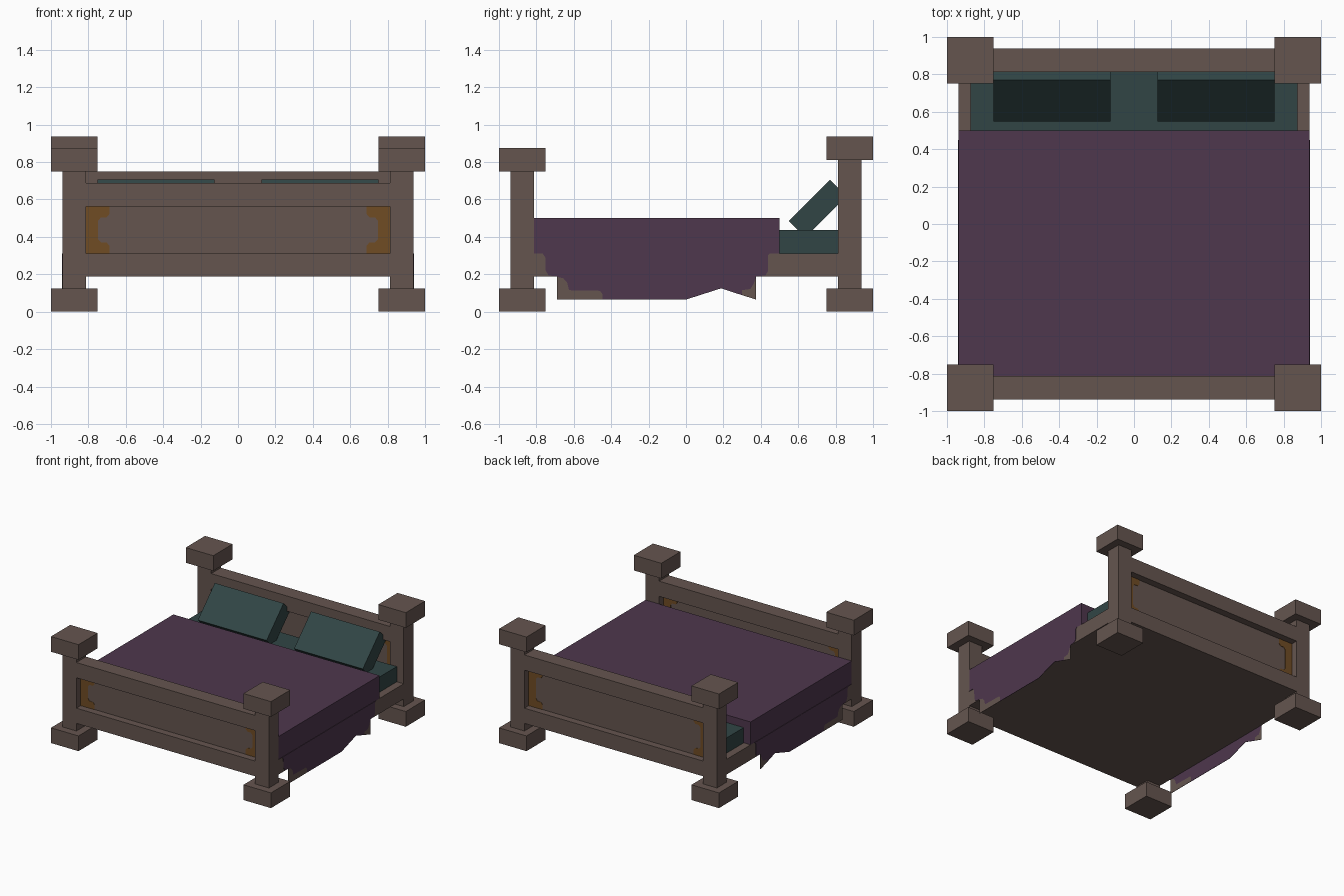
import bpy, bmesh, math
from mathutils import Matrix, Vector

if "Cube" in bpy.data.objects:
    bpy.data.objects.remove(bpy.data.objects["Cube"])


def lin(c):
    c /= 255
    return c / 12.92 if c < 0.04045 else ((c + 0.055) / 1.055) ** 2.4


def material(name, r, g, b):
    m = bpy.data.materials.new(name)
    m.diffuse_color = (lin(r), lin(g), lin(b), 1)
    m.use_nodes = True
    m.node_tree.nodes["Principled BSDF"].inputs["Base Color"].default_value = m.diffuse_color
    return m


WOOD = material("brown wood", 101, 85, 79)
GOLD = material("old gold", 112, 76, 36)
PURPLE = material("purple cloth", 78, 55, 77)
TEAL = material("teal cloth", 49, 69, 69)


def finish(name, bm, mat):
    bmesh.ops.recalc_face_normals(bm, faces=bm.faces)
    me = bpy.data.meshes.new(name)
    bm.to_mesh(me)
    bm.free()
    me.materials.append(mat)
    ob = bpy.data.objects.new(name, me)
    bpy.context.collection.objects.link(ob)
    return ob


def box(name, x0, x1, y0, y1, z0, z1, mat):
    bm = bmesh.new()
    size = Matrix.Diagonal((x1 - x0, y1 - y0, z1 - z0, 1))
    centre = Matrix.Translation(((x0 + x1) / 2, (y0 + y1) / 2, (z0 + z1) / 2))
    bmesh.ops.create_cube(bm, size=1, matrix=centre @ size)
    return finish(name, bm, mat)


def plate(name, outline, place, thick, mat):
    """Extrude a flat outline; place maps (u, v, depth) to a position."""
    bm = bmesh.new()
    f = bm.faces.new([bm.verts.new(place(u, v, 0)) for u, v in outline])
    shift = Vector(place(0, 0, thick)) - Vector(place(0, 0, 0))
    ext = bmesh.ops.extrude_face_region(bm, geom=[f], use_keep_orig=True)
    verts = [g for g in ext["geom"] if isinstance(g, bmesh.types.BMVert)]
    bmesh.ops.translate(bm, verts=verts, vec=shift)
    return finish(name, bm, mat)


# Footboard and headboard: posts, rails, recessed panel, gold corner trim
for label, s, rail_top, cap in (("foot", -1, 0.6875, 0.75), ("head", 1, 0.75, 0.8125)):
    inner, outer = sorted((s * 0.8125, s * 0.9375))
    far0, far1 = sorted((s * 0.75, s * 1.0))
    for side in (-1, 1):
        x0, x1 = sorted((side * 0.75, side * 1.0))
        p0, p1 = sorted((side * 0.8125, side * 0.9375))
        box(label + "_post_base", x0, x1, far0, far1, 0, 0.125, WOOD)
        box(label + "_post", p0, p1, inner, outer, 0.125, cap, WOOD)
        box(label + "_post_cap", x0, x1, far0, far1, cap, cap + 0.125, WOOD)
    box(label + "_lower_rail", -0.8125, 0.8125, inner, outer, 0.1875, 0.3125, WOOD)
    box(label + "_upper_rail", -0.8125, 0.8125, inner, outer, rail_top - 0.125, rail_top, WOOD)
    y = s * 0.875
    box(label + "_panel", -0.8125, 0.8125, y - 0.004, y + 0.004, 0.3125, rail_top - 0.125, WOOD)
    h = rail_top - 0.4375
    lower = [(0.125, 0), (0.125, 0.04), (0.11, 0.058), (0.08, 0.058), (0.065, 0.075)]
    trim = [(0, 0)] + lower + [(u, h - v) for u, v in reversed(lower)] + [(0, h)]
    for side in (-1, 1):
        for face in (-1, 1):
            plate(label + "_gold_trim", trim,
                  lambda u, v, d: (side * (0.8125 - u), y + face * (0.004 + d), 0.3125 + v),
                  0.003, GOLD)

# Bed base and mattress
box("bed_base", -0.9375, 0.9375, -0.8125, 0.8125, 0.1875, 0.3125, WOOD)
box("mattress", -0.875, 0.875, -0.8125, 0.8125, 0.3125, 0.4375, TEAL)

# Blanket with ragged drapes and worn brown hem on both sides
box("blanket", -0.9375, 0.9375, -0.8125, 0.5, 0.3125, 0.5, PURPLE)
front_edge = [(-0.69, 0.1875), (-0.655, 0.178), (-0.635, 0.155), (-0.625, 0.115),
              (-0.46, 0.112), (-0.447, 0.095), (-0.447, 0.065)]
back_edge = [(0.30, 0.0885), (0.30, 0.115), (0.345, 0.122), (0.362, 0.15), (0.375, 0.1875)]
drape = ([(-0.8125, 0.3125), (-0.765, 0.31), (-0.752, 0.29), (-0.75, 0.22), (-0.735, 0.195)]
         + front_edge + [(0, 0.065), (0.1875, 0.125)] + back_edge
         + [(0.425, 0.195), (0.4375, 0.215), (0.4375, 0.3), (0.45, 0.3125)])
hem_front = front_edge + [(-0.69, 0.065)]
hem_back = back_edge + [(0.375, 0.065)]
for side in (-1, 1):
    for name, outline, mat in (("blanket_drape", drape, PURPLE),
                               ("hem_front", hem_front, WOOD), ("hem_back", hem_back, WOOD)):
        plate(name, outline, lambda u, v, d: (side * (0.9375 + d), u, v), 0.003, mat)

# Pillows leaning on the headboard
for side in (-1, 1):
    x0, x1 = sorted((side * 0.125, side * 0.75))
    pillow = box("pillow", x0, x1, -0.15625, 0.15625, -0.0625, 0.0625, TEAL)
    pillow.data.transform(Matrix.Translation((0, 0.704, 0.551)) @ Matrix.Rotation(math.radians(45), 4, 'X'))
